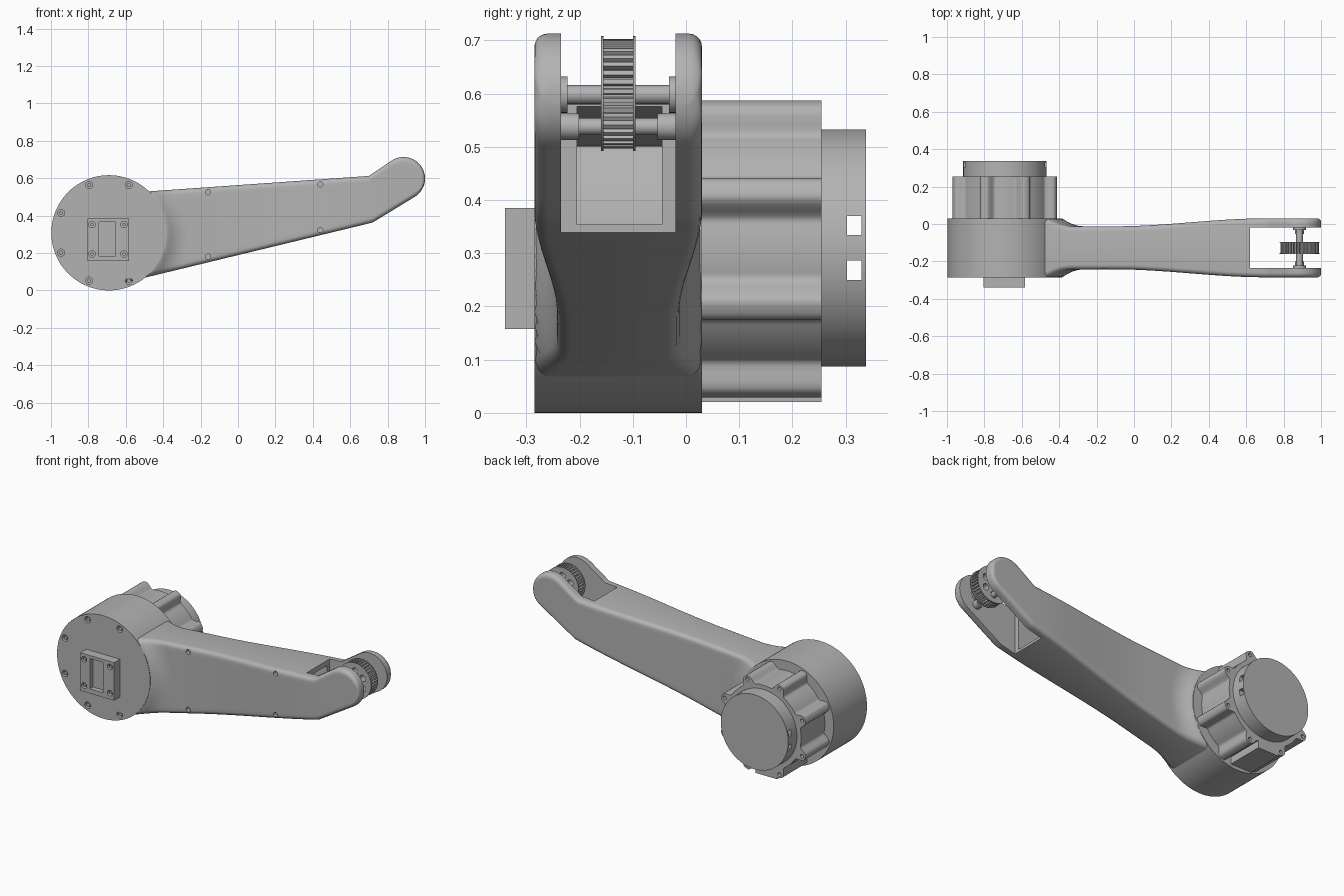
import bpy, bmesh
from math import sin, cos, pi, sqrt, hypot, exp, radians

cube = bpy.data.objects.get("Cube")
if cube:
    bpy.data.objects.remove(cube)

grey = bpy.data.materials.new("neutral grey")
grey.use_nodes = True
grey.diffuse_color = (0.45, 0.45, 0.45, 1)
grey.node_tree.nodes["Principled BSDF"].inputs["Base Color"].default_value = (0.45, 0.45, 0.45, 1)

CX, CZ, R = -0.69, 0.308, 0.308      # drum axis and radius
FRONT, BACK = -0.285, 0.03           # drum faces
MID = (FRONT + BACK) / 2
PX, PZ, TIP = 0.885, 0.598, 0.115    # fork tip axis and radius


def finish(name, bm):
    bmesh.ops.recalc_face_normals(bm, faces=bm.faces[:])
    mesh = bpy.data.meshes.new(name)
    bm.to_mesh(mesh)
    bm.free()
    ob = bpy.data.objects.new(name, mesh)
    bpy.context.collection.objects.link(ob)
    mesh.materials.append(grey)
    return ob


def prisms(name, items):
    """Extrude one or more x-z outlines along y: items are (points, y0, y1)."""
    bm = bmesh.new()
    for pts, y0, y1 in items:
        a = [bm.verts.new((x, y0, z)) for x, z in pts]
        b = [bm.verts.new((x, y1, z)) for x, z in pts]
        bm.faces.new(a)
        bm.faces.new(b[::-1])
        for i in range(len(pts)):
            j = (i + 1) % len(pts)
            bm.faces.new((a[i], b[i], b[j], a[j]))
    return finish(name, bm)


def circle(x, z, r, n=24):
    return [(x + r * cos(2 * pi * i / n), z + r * sin(2 * pi * i / n)) for i in range(n)]


def rect(x0, x1, z0, z1):
    return [(x0, z0), (x1, z0), (x1, z1), (x0, z1)]


def polar(radius, step, indices):
    return [(CX + radius * cos(step * (i + 0.5)), CZ + radius * sin(step * (i + 0.5))) for i in indices]


def cut(ob, items):
    tool = prisms("cutter", items)
    tool.hide_render = True
    mod = ob.modifiers.new("cut", 'BOOLEAN')
    mod.object, mod.operation, mod.solver = tool, 'DIFFERENCE', 'EXACT'
    bpy.context.view_layer.objects.active = ob
    bpy.ops.object.modifier_apply(modifier=mod.name)
    bpy.data.objects.remove(tool)


def smooth(ob):
    bpy.ops.object.select_all(action='DESELECT')
    ob.select_set(True)
    bpy.context.view_layer.objects.active = ob
    bpy.ops.object.shade_smooth_by_angle(angle=radians(30))


# Arm outline and thickness
def top(x):
    if x < 0.70:
        return 0.53 + (x + 0.47) * 0.07
    if x < 0.82:
        return 0.612 + (x - 0.70) * 0.675
    return PZ + sqrt(max(TIP ** 2 - (x - PX) ** 2, 0))


def bottom(x):
    if x < 0.72:
        return 0.07 + (x + 0.49) * 0.242
    if x < 0.945:
        return 0.363 + (x - 0.72) * 0.61
    return PZ - sqrt(max(TIP ** 2 - (x - PX) ** 2, 0))


def half_width(x, z):
    s = min(max((x + 0.1) / 0.8, 0), 1)
    w = 0.115 + 0.0425 * s * s * (3 - 2 * s)
    d = hypot(x - CX, z - CZ)
    f = min(max(1 - (d - R) / 0.12, 0), 1)
    return w + (0.041 if d < R else 0.0425) * f ** 2.2


def edge_inset(dist, r):
    return r - sqrt(max(r * r - (r - dist) ** 2, 0)) if dist < r else 0


def section(x):
    lo, hi = bottom(x), top(x)
    r = max(min(0.025, (hi - lo) / 2.1), 0.001)
    arc = [r * (1 - cos(pi / 2 * i / 5)) for i in range(6)]
    mid = [r + (hi - lo - 2 * r) * i / 16 for i in range(1, 16)]
    zs = [lo + a for a in arc] + [lo + m for m in mid] + [hi - a for a in reversed(arc)]
    side = []
    for z in zs:
        w = half_width(x, z) - edge_inset(min(z - lo, hi - z), r) - edge_inset(1 - x, 0.02)
        side.append((w, z))
    return [(x, MID + w, z) for w, z in side] + [(x, MID - w, z) for w, z in reversed(side)]


xs = [-0.6 + 0.015 * i for i in range(24)] + [-0.22 + 0.046 * i for i in range(20)]
xs += [0.70, 0.72, 0.77, 0.82] + [PX + TIP * sin(radians(a)) for a in range(-27, 87, 6)] + [0.9985, 0.9999]
bm = bmesh.new()
rings = [[bm.verts.new(p) for p in section(x)] for x in sorted(xs)]
for a, b in zip(rings, rings[1:]):
    for i in range(len(a)):
        j = (i + 1) % len(a)
        bm.faces.new((a[i], b[i], b[j], a[j]))
bm.faces.new(rings[0])
bm.faces.new(rings[-1][::-1])
arm = finish("arm", bm)

# Fork gap, belt channel and front screw holes
cut(arm, [(rect(0.62, 1.1, 0.2, 0.8), -0.235, -0.02)])
x0, x1 = -0.45, 0.64
cut(arm, [([(x0, bottom(x0) + 0.015), (x1, bottom(x1) + 0.015),
            (x1, top(x1) - 0.03), (x0, top(x0) - 0.03)], -0.205, -0.045)])
arm_holes = [(-0.16, 0.525), (0.44, 0.567), (0.44, 0.322), (-0.16, 0.18)]
cut(arm, [(circle(x, z, 0.014), -0.32, MID - half_width(x, z) + 0.022) for x, z in arm_holes])
smooth(arm)

# Drum with a ring of screws
drum = prisms("drum", [(circle(CX, CZ, R, 96), FRONT, BACK)])
spots = polar(0.277, pi / 4, range(1, 7))
cut(drum, [(circle(x, z, 0.019), FRONT - 0.02, FRONT + 0.03) for x, z in spots])
smooth(drum)
smooth(prisms("drum_screws", [(circle(x, z, 0.011, 16), FRONT + 0.006, FRONT + 0.04) for x, z in spots]))

# Motor body with eight lugs
outline = []
for i in range(256):
    t = 2 * pi * i / 256
    off = (t % (pi / 4)) - pi / 8
    r = 0.25 + 0.048 * exp(-(off / 0.125) ** 4)
    outline.append((CX + r * cos(t), CZ + r * sin(t)))
motor = prisms("motor_body", [(outline, BACK - 0.01, 0.255)])
cut(motor, [(circle(x, z, 0.011, 16), 0.22, 0.28) for x, z in polar(0.277, pi / 4, range(8))])
smooth(motor)
prisms("motor_connector", [(rect(CX - 0.09, CX + 0.05, 0.02, 0.08), BACK, 0.255)])

# Motor cap with side windows
cap = prisms("motor_cap", [(circle(CX, CZ + 0.002, 0.223, 96), 0.25, 0.338)])
cut(cap, [(rect(-1, -0.4, z, z + 0.036), 0.303, 0.33) for z in (0.25, 0.334)])
smooth(cap)

# Front bracket with a central recess and four screws
bracket = prisms("front_bracket", [(rect(-0.805, -0.582, 0.158, 0.385), -0.34, FRONT + 0.01)])
corners = [(x, z) for x in (-0.78, -0.61) for z in (0.195, 0.352)]
cut(bracket, [(rect(-0.742, -0.655, 0.185, 0.367), -0.36, -0.31)])
cut(bracket, [(circle(x, z, 0.017), -0.36, -0.315) for x, z in corners])
smooth(bracket)
smooth(prisms("bracket_screws", [(circle(x, z, 0.009, 12), -0.333, -0.31) for x, z in corners]))

# Toothed pulley with flanges and lightening holes
teeth = []
for i in range(36):
    for k, r in ((0, 0.103), (0.5, 0.103), (0.6, 0.091), (0.9, 0.091)):
        t = 2 * pi * (i + k) / 36
        teeth.append((PX + r * cos(t), PZ + 0.002 + r * sin(t)))
holes = [(PX + 0.06 * cos(pi / 6 + i * pi / 3), PZ + 0.06 * sin(pi / 6 + i * pi / 3)) for i in range(6)]
pulley = prisms("pulley_teeth", [(teeth, -0.155, -0.1)])
cut(pulley, [(circle(x, z, 0.019), -0.2, 0) for x, z in holes])
smooth(pulley)
for name, y in (("pulley_front_flange", -0.16), ("pulley_back_flange", -0.1)):
    flange = prisms(name, [(circle(PX, PZ + 0.002, 0.108, 64), y, y + 0.005)])
    cut(flange, [(circle(x, z, 0.019), -0.2, 0) for x, z in holes])
    smooth(flange)

# Axle and lower pin, each with end collars
for name, z, r, collar, length in (("axle", PZ, 0.018, 0.034, 0.012), ("lower_pin", 0.538, 0.016, 0.025, 0.034)):
    smooth(prisms(name, [(circle(PX, z, r), -0.237, -0.018)]))
    smooth(prisms(name + "_collars", [(circle(PX, z, collar, 32), -0.237, -0.235 + length),
                                      (circle(PX, z, collar, 32), -0.02 - length, -0.018)]))
